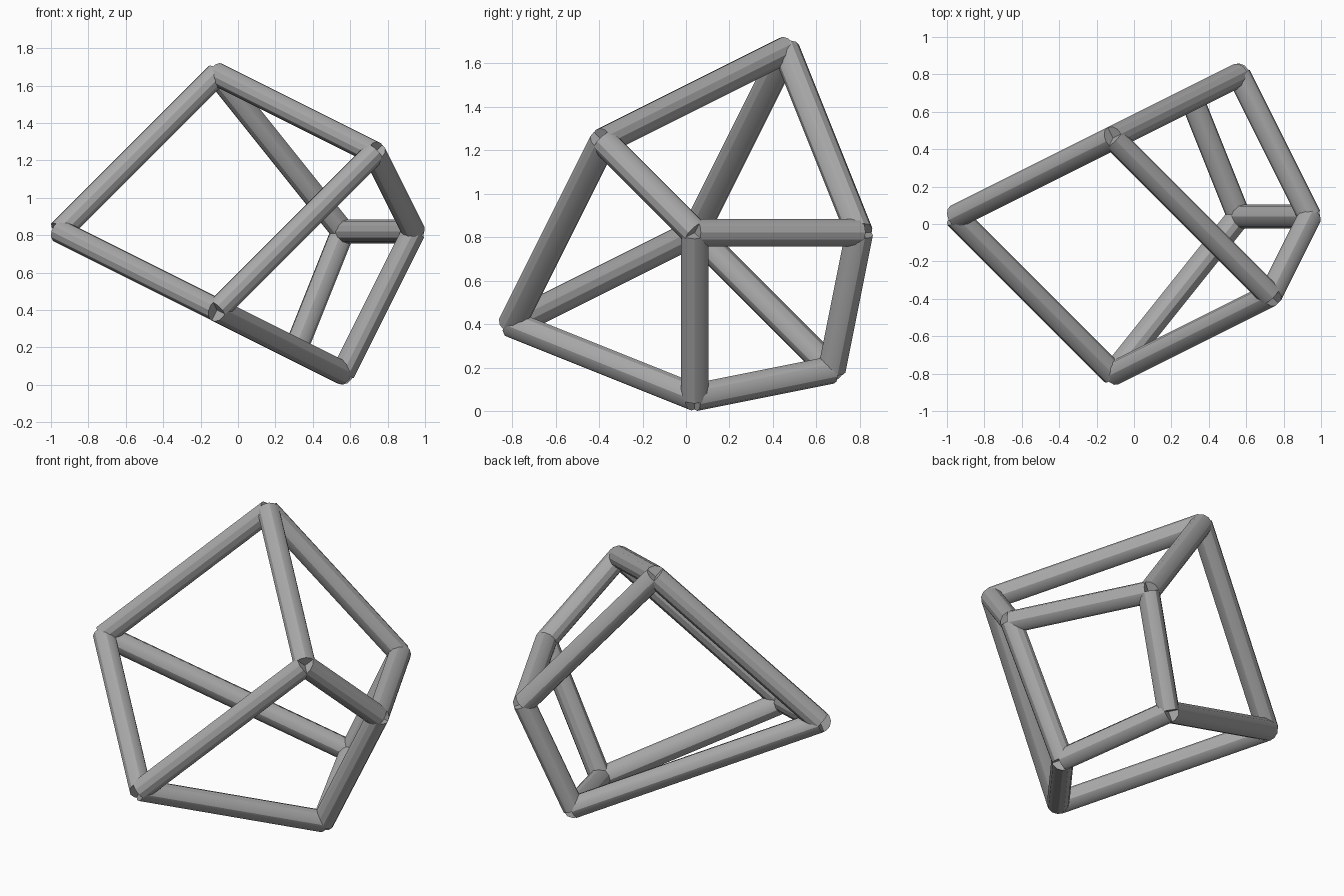
import bpy
from mathutils import Vector

if "Cube" in bpy.data.objects:
    bpy.data.objects.remove(bpy.data.objects["Cube"], do_unlink=True)

RADIUS = 0.0635
SIDES = 12
SIZE = 0.841
CENTRE = Vector((-0.112, 0.04, 0.82))

# Single grey material
grey = bpy.data.materials.new("grey")
grey.use_nodes = True
colour = (0.4, 0.4, 0.4, 1)
grey.diffuse_color = colour
grey.node_tree.nodes["Principled BSDF"].inputs["Base Color"].default_value = colour

# Corners of the skewed six-sided frame, in units of SIZE around CENTRE
corners = {
    "left": (-1, 0, 0),
    "top": (0, 0.5, 1),
    "upper_front": (1, -0.5, 0.5),
    "front": (0, -1, -0.5),
    "bottom": (0.8, 0, -0.9),
    "right": (1.25, 0, 0),
    "back": (0.8, 0.9, 0),
    "lower_back": (0.5, 0.75, -0.75),
}
points = {name: CENTRE + SIZE * Vector(p) for name, p in corners.items()}


def add_bar(start, end):
    """Straight round bar between two named corners."""
    a, b = points[start], points[end]
    bpy.ops.mesh.primitive_cylinder_add(
        vertices=SIDES, radius=RADIUS, depth=(b - a).length, location=(a + b) / 2)
    bar = bpy.context.object
    bar.name = f"bar_{start}_to_{end}"
    bar.rotation_euler = (b - a).to_track_quat("Z", "Y").to_euler()
    bar.data.materials.append(grey)
    bpy.ops.object.shade_smooth_by_angle()


# Large square face
square = ["left", "top", "upper_front", "front"]
# Small tilted face on the opposite side, in matching order
tilted = ["lower_back", "back", "right", "bottom"]

for i in range(4):
    add_bar(square[i], square[(i + 1) % 4])
    add_bar(tilted[i], tilted[(i + 1) % 4])
    add_bar(square[i], tilted[i])
